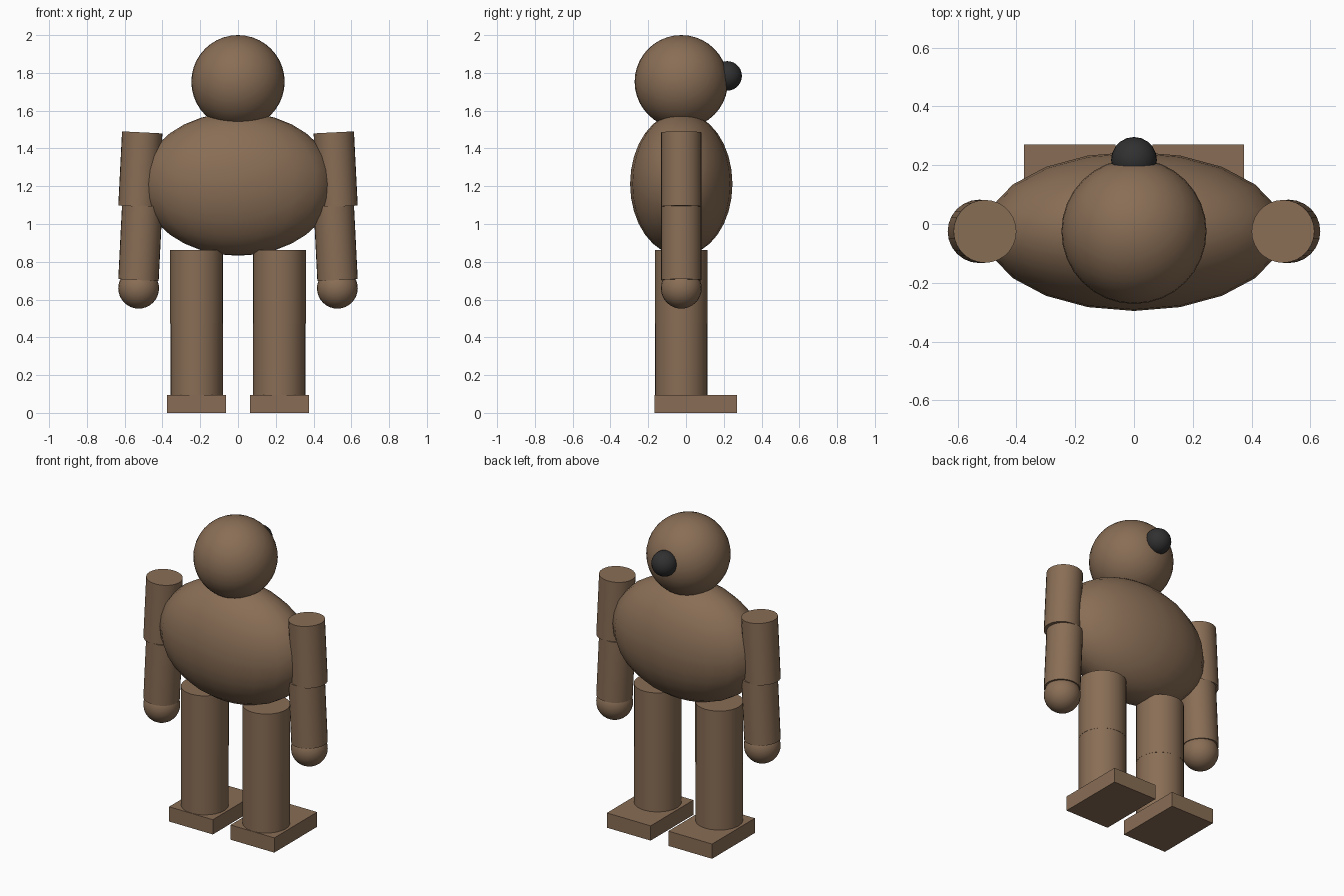
import bpy, math
from mathutils import Vector

if "Cube" in bpy.data.objects:
    bpy.data.objects.remove(bpy.data.objects["Cube"])


def material(name, rgb):
    m = bpy.data.materials.new(name)
    m.diffuse_color = (*rgb, 1)
    m.use_nodes = True
    m.node_tree.nodes["Principled BSDF"].inputs["Base Color"].default_value = m.diffuse_color
    return m


fur = material("brown fur", (0.25, 0.155, 0.092))
black = material("nose black", (0.03, 0.03, 0.03))
CY = -0.025  # depth of the body's centre line


def finish(name, mat, smooth=True):
    ob = bpy.context.object
    ob.name = name
    ob.data.materials.append(mat)
    bpy.ops.object.transform_apply(location=False, rotation=False, scale=True)
    if smooth:
        bpy.ops.object.shade_smooth_by_angle(angle=math.radians(40))
    return ob


def ball(name, loc, radii, mat, seg=32, rings=20):
    bpy.ops.mesh.primitive_uv_sphere_add(segments=seg, ring_count=rings, radius=1, location=loc)
    bpy.context.object.scale = radii
    return finish(name, mat)


def limb(name, a, b, r):
    a, b = Vector(a), Vector(b)
    bpy.ops.mesh.primitive_cylinder_add(vertices=28, radius=r, depth=(a - b).length, location=(a + b) / 2)
    bpy.context.object.rotation_euler = (a - b).to_track_quat('Z', 'Y').to_euler()
    return finish(name, fur)


# torso, head and nose
ball("torso", (0, CY, 1.212), (0.51, 0.271, 0.38), fur, 20, 16)
ball("head", (0, CY, 1.753), (0.247,) * 3, fur)
ball("nose", (0, 0.218, 1.784), (0.078,) * 3, black, 20, 14)

for side, s in (("left", -1), ("right", 1)):
    # arm: two tilted cylinders and a round hand
    limb(side + "_upper_arm", (s * 0.507, CY, 1.485), (s * 0.527, CY, 1.092), 0.107)
    limb(side + "_forearm", (s * 0.507, CY, 1.097), (s * 0.527, CY, 0.703), 0.107)
    ball(side + "_hand", (s * 0.526, CY, 0.66), (0.108,) * 3, fur, 24, 16)
    # leg: two straight cylinders
    limb(side + "_thigh", (s * 0.219, CY, 0.862), (s * 0.219, CY, 0.472), 0.14)
    limb(side + "_shin", (s * 0.219, CY, 0.472), (s * 0.219, CY, 0.09), 0.139)
    # foot: flat box reaching toward the nose side
    bpy.ops.mesh.primitive_cube_add(size=1, location=(s * 0.219, 0.052, 0.0475))
    bpy.context.object.scale = (0.312, 0.436, 0.095)
    finish(side + "_foot", fur, smooth=False)
